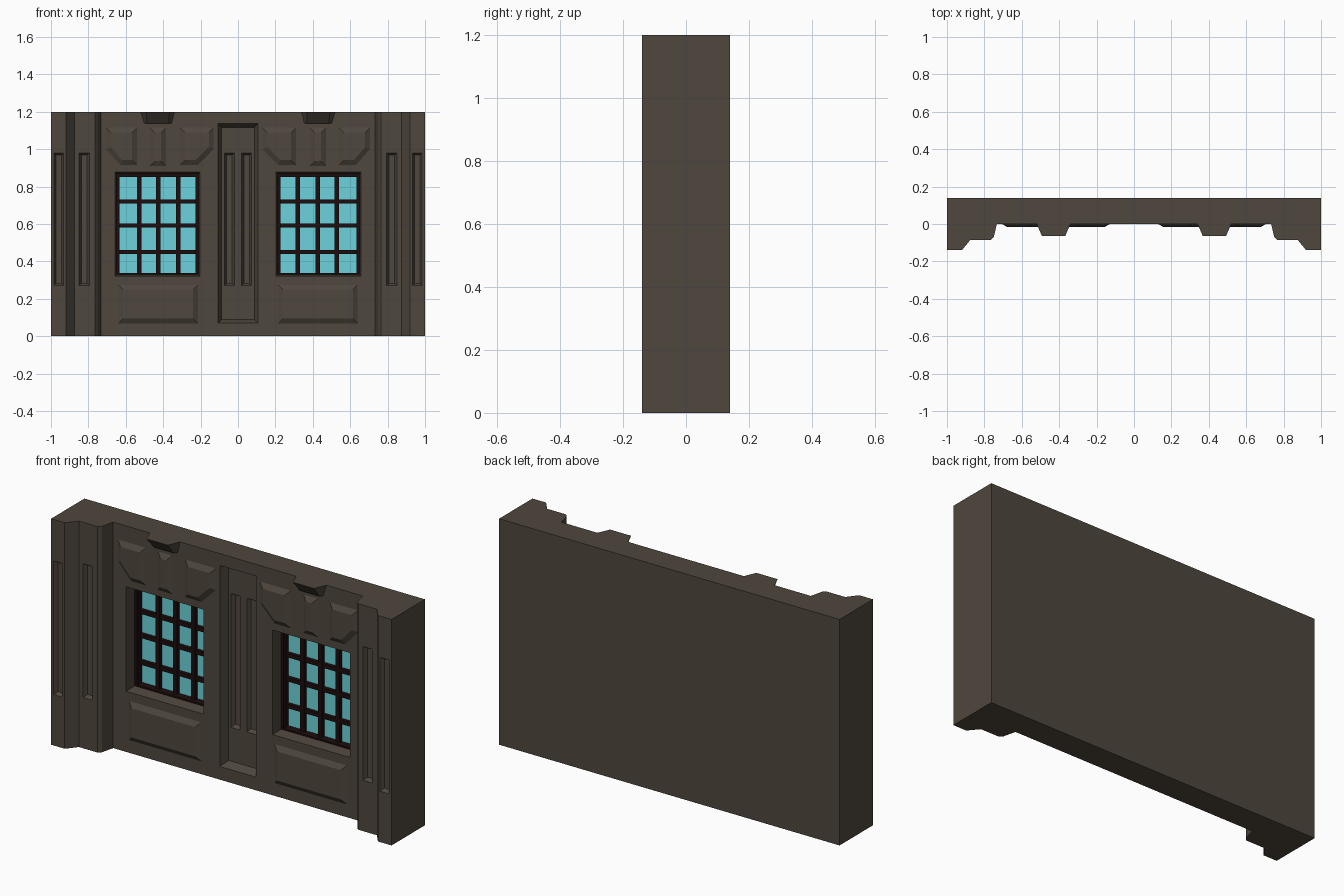
import bpy, bmesh
from mathutils import Vector

if "Cube" in bpy.data.objects:
    bpy.data.objects.remove(bpy.data.objects["Cube"])


def material(name, rgb):
    m = bpy.data.materials.new(name)
    m.diffuse_color = (*rgb, 1)
    m.use_nodes = True
    m.node_tree.nodes["Principled BSDF"].inputs["Base Color"].default_value = m.diffuse_color
    return m


STONE = material("brown_stone", (0.078, 0.063, 0.047))
FRAME = material("dark_red_frame", (0.013, 0.004, 0.004))
GLASS = material("cyan_glass", (0.15, 0.65, 0.71))


def loft(name, rings, mat, collection=None):
    """Closed solid through rings of equal point count."""
    bm = bmesh.new()
    loops = [[bm.verts.new(p) for p in ring] for ring in rings]
    n = len(loops[0])
    bm.faces.new(loops[0])
    bm.faces.new(loops[-1])
    for a, b in zip(loops, loops[1:]):
        for i in range(n):
            j = (i + 1) % n
            bm.faces.new((a[i], a[j], b[j], b[i]))
    bmesh.ops.recalc_face_normals(bm, faces=bm.faces)
    me = bpy.data.meshes.new(name)
    bm.to_mesh(me)
    bm.free()
    me.materials.append(mat)
    ob = bpy.data.objects.new(name, me)
    (collection or bpy.context.scene.collection).objects.link(ob)
    return ob


def rect(x0, x1, z0, z1):
    return [(x0, z0), (x1, z0), (x1, z1), (x0, z1)]


def inset(poly, d):
    """Offset a convex counter-clockwise outline inwards."""
    pts = [Vector(p) for p in poly]
    n = len(pts)
    result = []
    for i in range(n):
        e1 = (pts[i] - pts[i - 1]).normalized()
        e2 = (pts[(i + 1) % n] - pts[i]).normalized()
        n1, n2 = Vector((-e1.y, e1.x)), Vector((-e2.y, e2.x))
        result.append(tuple(pts[i] + (n1 + n2) * d / (1 + n1.dot(n2))))
    return result


def stack(name, poly, levels, mat, side=1, collection=None):
    """Facade shape: levels are (y, inset) pairs; side -1 mirrors in x."""
    rings = [[(side * x, y, z) for x, z in inset(poly, d)] for y, d in levels]
    return loft(name, rings, mat, collection)


# Wall body: symmetric plan profile with stepped pilasters, extruded upward
half = [(-1, 0.14), (-1, -0.14), (-0.92, -0.14), (-0.875, -0.085),
        (-0.765, -0.085), (-0.75, -0.07), (-0.733, 0)]
plan = half + [(-x, y) for x, y in reversed(half)]
wall = loft("wall", [[(x, y, z) for x, y in plan] for z in (0, 1.2)], STONE)

# Recesses cut into the wall
cutters = bpy.data.collections.new("cutters")
bpy.context.scene.collection.children.link(cutters)


def recess(name, poly, y, depth, taper, side=1):
    stack(name, poly, [(y - 0.03, 0), (y, 0), (y + depth, taper)],
          STONE, side, cutters).hide_render = True


recess("centre_recess", rect(-0.107, 0.107, 0.07, 1.137), 0, 0.045, 0.02)
for s in (-1, 1):
    recess("window_opening", rect(0.204, 0.657, 0.322, 0.877), 0, 0.115, 0.015, s)
    recess("centre_flute", rect(0.02, 0.073, 0.27, 0.98), 0.045, 0.02, 0.012, s)
    recess("inner_flute", rect(0.795, 0.85, 0.27, 0.98), -0.085, 0.02, 0.012, s)
    recess("outer_flute", rect(0.932, 0.985, 0.27, 0.98), -0.14, 0.02, 0.012, s)

for cutter in list(cutters.objects):
    mod = wall.modifiers.new(cutter.name, "BOOLEAN")
    mod.operation = "DIFFERENCE"
    mod.solver = "EXACT"
    mod.object = cutter
bpy.context.view_layer.update()
carved = bpy.data.meshes.new_from_object(
    wall.evaluated_get(bpy.context.evaluated_depsgraph_get()))
wall.modifiers.clear()
wall.data = carved
for cutter in list(cutters.objects):
    bpy.data.objects.remove(cutter)
bpy.data.collections.remove(cutters)

for s in (-1, 1):
    # Raised panels above and below the window
    panels = {
        "inner_upper_panel": [(0.13, 1.115), (0.13, 1.0), (0.215, 0.915),
                              (0.31, 0.915), (0.31, 1.115)],
        "middle_upper_panel": rect(0.385, 0.47, 0.91, 1.115),
        "outer_upper_panel": [(0.54, 1.115), (0.54, 0.915), (0.63, 0.915),
                              (0.705, 1.0), (0.705, 1.115)],
        "lower_panel": rect(0.215, 0.64, 0.068, 0.275),
    }
    for name, poly in panels.items():
        stack(name, poly, [(0.01, 0), (0, 0), (-0.016, 0.026)], STONE, s)

    # Wedge bracket under the top edge
    loft("bracket", [
        [(s * x, y, 1.2) for x, y in
         [(0.34, 0.01), (0.34, 0), (0.368, -0.065), (0.492, -0.065), (0.52, 0), (0.52, 0.01)]],
        [(s * x, y, 1.137) for x, y in
         [(0.355, 0.01), (0.355, 0), (0.37, -0.012), (0.485, -0.012), (0.5, 0), (0.5, 0.01)]],
    ], STONE)

    # Window pane, surround and glazing bars
    stack("window_glass", rect(0.215, 0.646, 0.33, 0.866),
          [(0.1, 0), (0.112, 0)], GLASS, s)
    for x0, x1 in ((0.21, 0.226), (0.634, 0.651)):
        stack("window_jamb", rect(x0, x1, 0.33, 0.87), [(0.06, 0), (0.11, 0)], FRAME, s)
    for z0, z1 in ((0.328, 0.338), (0.852, 0.871)):
        stack("window_rail", rect(0.212, 0.649, z0, z1), [(0.06, 0), (0.11, 0)], FRAME, s)
    for x in (0.32, 0.426, 0.528):
        stack("vertical_bar", rect(x - 0.012, x + 0.012, 0.333, 0.86),
              [(0.08, 0), (0.105, 0)], FRAME, s)
    for z in (0.45, 0.592, 0.72):
        stack("horizontal_bar", rect(0.22, 0.64, z - 0.011, z + 0.011),
              [(0.082, 0), (0.105, 0)], FRAME, s)
